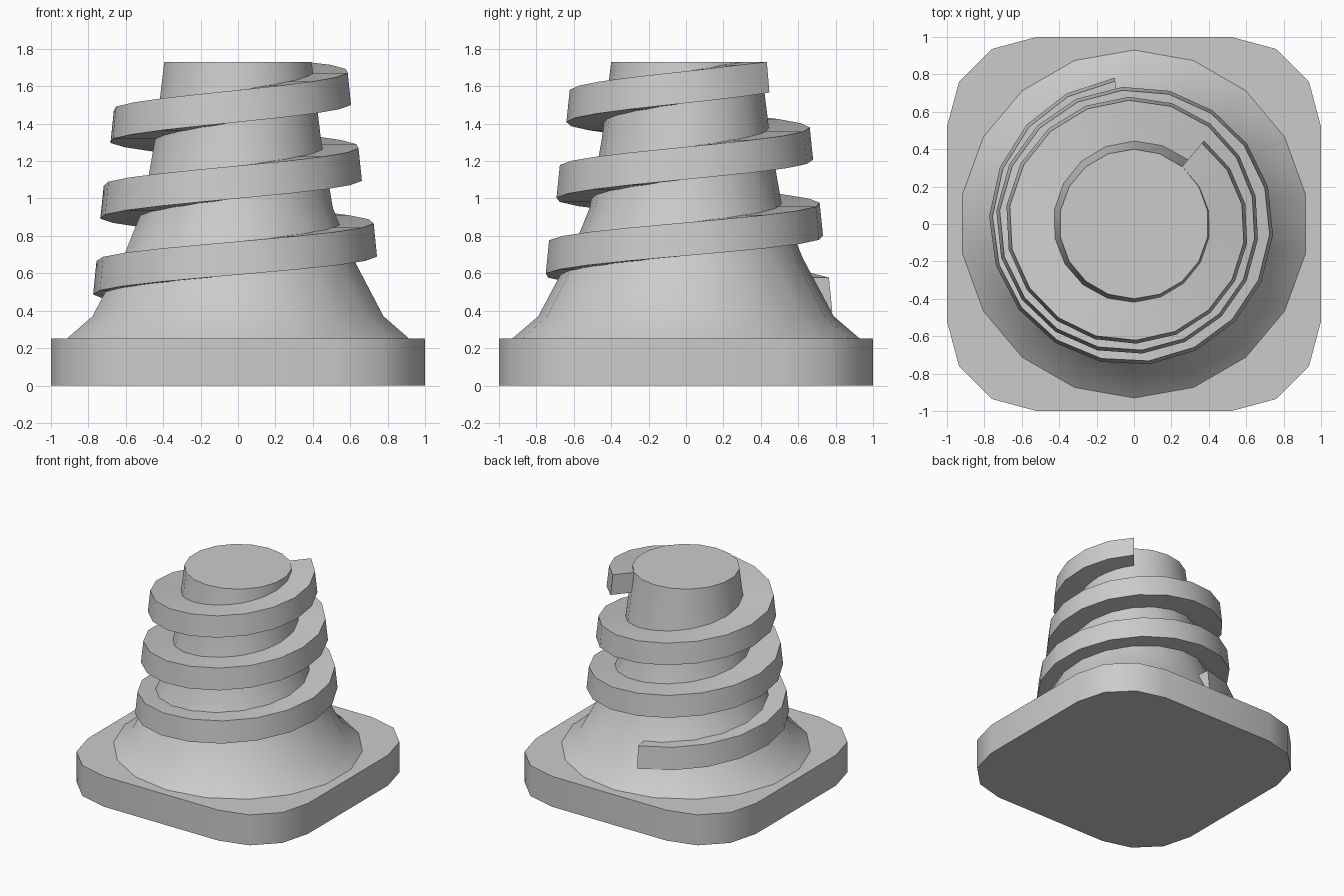
import bpy, math
from math import sin, cos, radians

if "Cube" in bpy.data.objects:
    bpy.data.objects.remove(bpy.data.objects["Cube"])


def add_mesh(name, verts, faces, smooth=30):
    me = bpy.data.meshes.new(name)
    me.from_pydata(verts, [], faces)
    me.validate()
    ob = bpy.data.objects.new(name, me)
    bpy.context.collection.objects.link(ob)
    bpy.ops.object.select_all(action='DESELECT')
    ob.select_set(True)
    bpy.context.view_layer.objects.active = ob
    bpy.ops.object.shade_smooth_by_angle(angle=radians(smooth))
    return ob


def loft(name, rings):
    """Skin a list of equal-length closed rings and cap both ends."""
    n = len(rings[0])
    verts = [v for ring in rings for v in ring]
    faces = [(k * n + i, k * n + (i + 1) % n, (k + 1) * n + (i + 1) % n, (k + 1) * n + i)
             for k in range(len(rings) - 1) for i in range(n)]
    faces.append(tuple(reversed(range(n))))
    faces.append(tuple(range(len(verts) - n, len(verts))))
    return add_mesh(name, verts, faces)


# Base plate: square with rounded corners, three segments each
outline = []
for q in range(4):
    cx, cy = [(1, 1), (-1, 1), (-1, -1), (1, -1)][q]
    for s in range(4):
        a = radians(90 * q + 30 * s)
        outline.append((cx * 0.52 + 0.48 * cos(a), cy * 0.52 + 0.48 * sin(a)))
loft("base_plate", [[(x, y, z) for x, y in outline] for z in (0, 0.25)])

# Flared neck: 18-sided turned profile (radius, height)
profile = [(0.93, 0.25), (0.79, 0.37), (0.625, 0.68), (0.515, 0.95),
           (0.45, 1.32), (0.40, 1.73)]
loft("flared_neck", [[(r * cos(radians(90 + 20 * i)), r * sin(radians(90 + 20 * i)), z)
                      for i in range(18)] for r, z in profile])

# Screw thread: tapered rectangular section swept up a helix.
# Outer radius at every quarter turn from 90 degrees on.
radii = [0.79, 0.775, 0.755, 0.745, 0.735, 0.74, 0.695, 0.665,
         0.68, 0.69, 0.64, 0.61, 0.56]
start, end, steps = 97.5, 1130, 52
rings = []
for k in range(steps + 1):
    deg = start + (end - start) * k / steps
    q = (deg - 90) / 90
    i = min(int(q), len(radii) - 2)
    r = radii[i] + (radii[i + 1] - radii[i]) * (q - i)
    z = 0.49 + (deg - 180) * 0.204 / 180
    h = 0.18 - 0.01 * k / steps
    a = radians(deg)
    section = [(r - 0.28, z), (r - 0.28, z + h), (r - 0.018, z + h), (r, z)]
    rings.append([(p * cos(a), p * sin(a), min(w, 1.73)) for p, w in section])
thread = loft("screw_thread", rings)

# Make every shell face outwards
for ob in bpy.data.objects:
    bpy.context.view_layer.objects.active = ob
    bpy.ops.object.mode_set(mode='EDIT')
    bpy.ops.mesh.select_all(action='SELECT')
    bpy.ops.mesh.normals_make_consistent(inside=False)
    bpy.ops.object.mode_set(mode='OBJECT')
